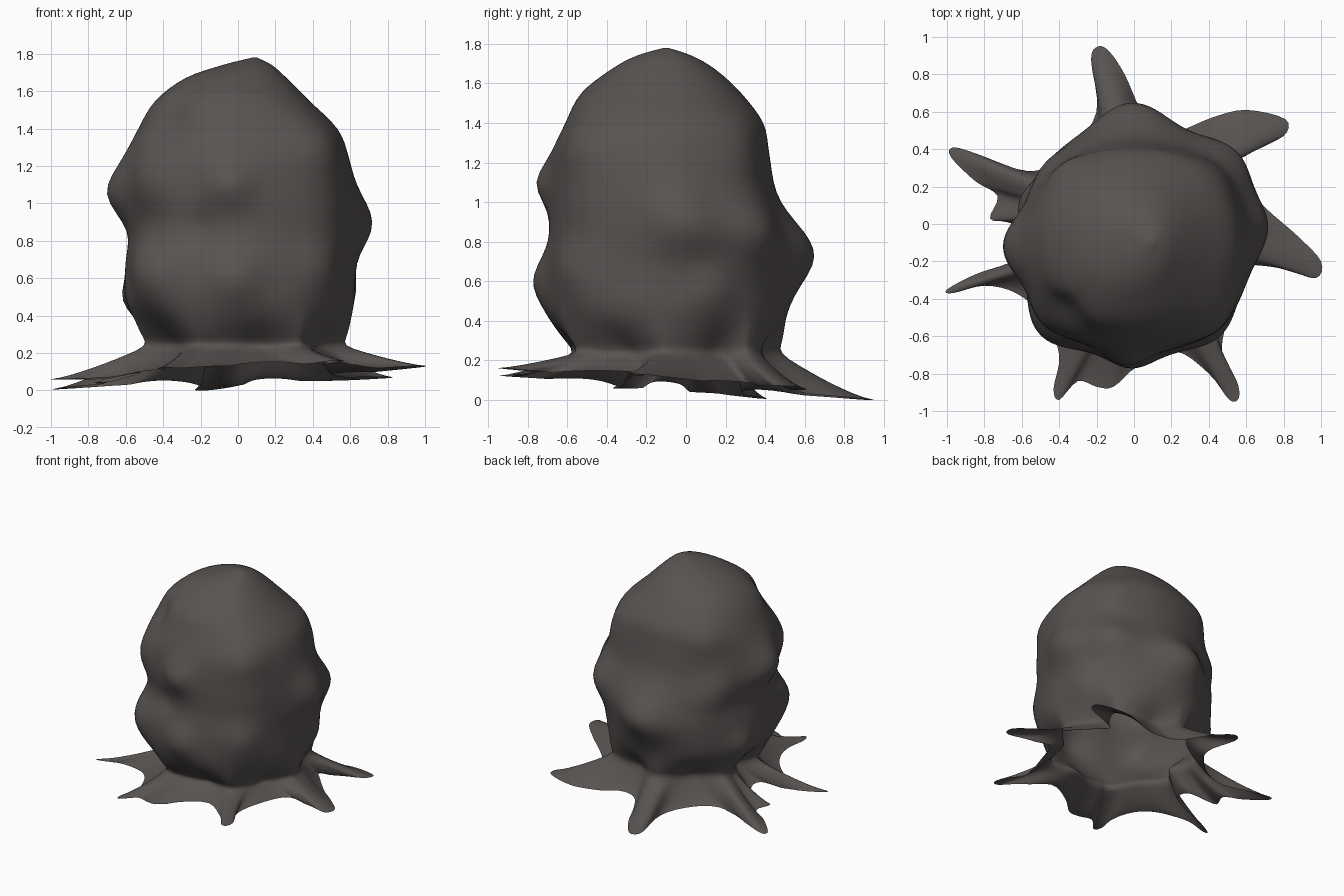
import bpy, math
from mathutils import Vector

if "Cube" in bpy.data.objects:
    bpy.data.objects.remove(bpy.data.objects["Cube"])

# Outline of the root skirt seen from above, counter-clockwise
RIM = [(.62, -.23), (.80, -.24), (.97, -.29), (1.0, -.20), (.87, -.06), (.71, .08), (.56, .24),
       (.50, .33), (.65, .41), (.80, .47), (.81, .56), (.60, .61), (.42, .57), (.24, .50), (.10, .52),
       (.03, .62), (-.05, .80), (-.13, .92), (-.19, .95), (-.23, .88), (-.20, .60), (-.34, .40),
       (-.50, .29), (-.65, .30), (-.80, .36), (-.96, .41), (-.98, .36), (-.85, .23), (-.73, .15),
       (-.77, .03), (-.68, .01), (-.55, -.04), (-.55, -.16), (-.70, -.22), (-.85, -.27), (-1.0, -.35),
       (-.97, -.37), (-.80, -.33), (-.63, -.37), (-.48, -.50), (-.40, -.70), (-.43, -.88), (-.40, -.94),
       (-.30, -.84), (-.20, -.87), (-.11, -.87), (.02, -.76), (.22, -.68), (.40, -.80), (.51, -.94),
       (.56, -.93), (.55, -.84), (.47, -.68), (.52, -.45)]

# Body silhouette: height, left x, right x, front y, back y
BODY = [(.24, -.46, .53, -.58, .44), (.34, -.53, .58, -.66, .48), (.48, -.60, .62, -.71, .51),
        (.68, -.60, .62, -.71, .53), (.85, -.57, .63, -.69, .51), (1.05, -.59, .62, -.69, .45),
        (1.25, -.58, .59, -.67, .42), (1.40, -.53, .53, -.61, .39), (1.55, -.44, .38, -.53, .28),
        (1.67, -.28, .26, -.38, .15), (1.74, -.08, .18, -.25, .03), (1.78, .08, .10, -.11, -.09)]

# Lumps: direction in degrees, height, swelling, radius
LUMPS = [(180, 1.06, .11, .22), (8, .90, .09, .22), (92, .74, .12, .24), (-95, 1.10, .07, .15),
         (-48, .66, .05, .19), (-135, .62, .08, .21), (-92, .60, .06, .16), (140, .95, .05, .22),
         (42, .86, .09, .23), (45, 1.25, .03, .20), (130, 1.35, .03, .18), (-140, 1.12, .05, .20),
         (-45, 1.30, .05, .22), (-45, .98, .02, .2), (215, .75, .02, .15), (-135, 1.45, -.04, .16),
         (-112, .86, -.03, .12), (160, .50, .04, .14), (20, .55, .03, .14)]
AXIS = Vector((.02, -.11))


def spline(pts, u, closed):
    """Catmull-Rom point at parameter u (in units of points)."""
    n, k = len(pts), int(u)
    f = u - k
    p = [pts[j % n] if closed else pts[max(0, min(n - 1, j))] for j in range(k - 1, k + 3)]
    return [.5 * (2 * b + (c - a) * f + (2 * a - 5 * b + 4 * c - d) * f * f
                  + (3 * b - a - 3 * c + d) * f ** 3) for a, b, c, d in zip(*p)]


def body_point(u, ang, root):
    z, xl, xr, yf, yb = spline(BODY, u, False)
    c, s = math.cos(ang), math.sin(ang)
    cx, cy, rx, ry = (xl + xr) / 2, (yf + yb) / 2, (xr - xl) / 2, (yb - yf) / 2
    swell = 0
    for deg, h, amp, rad in LUMPS:
        d = (ang - math.radians(deg) + math.pi) % (2 * math.pi) - math.pi
        swell += amp * math.exp(-((d * .58) ** 2 + (z - h) ** 2) / (rad * rad) * 1.6)
    swell *= min(1, rx / .3)
    # neck tucks in between the roots, and ridges run up from them
    swell += (.11 * root - .08) * math.exp(-((z - .24) / .13) ** 2)
    q = (abs(c) ** 2.15 + abs(s) ** 2.15) ** (-1 / 2.15)      # slightly full diagonals
    return Vector((cx + (rx * q + swell) * c, cy + (ry * q + swell) * s, z))


# Rim columns and the body direction each one grows from
STEP = 4
N = len(RIM) * STEP
rim, angs, reach = [], [], []
for i in range(N):
    x, y = spline(RIM, i / STEP, True)
    d = (Vector((x, y)) - AXIS).length
    valley = max(0, min(1, (.72 - d) / .2))
    reach.append(max(0, min(1, (d - .62) / .25)))
    rim.append(Vector((x, y, max(0, .073 + .04 * x - .07 * y + .04 * valley))))
    a = math.atan2(y - AXIS.y, x - AXIS.x)
    if angs:
        a = angs[-1] + (a - angs[-1] + math.pi) % (2 * math.pi) - math.pi
    angs.append(a)


def window(i, values, turn, w):
    """Average of neighbouring columns; turn is what a full circle adds."""
    return sum(values[(i + k) % N] + turn * ((i + k) // N) for k in range(-w, w + 1)) / (2 * w + 1)


theta = [window(i, angs, 2 * math.pi, 9) for i in range(N)]
root = [window(i, reach, 0, 5) for i in range(N)]
for i in range(1, N):
    theta[i] = max(theta[i], theta[i - 1] + .002)

rows = []
# Root skirt: an open sheet from the rim up into the neck
foot = [body_point(0, a, g) for a, g in zip(theta, root)]
for k in range(9):
    t = 1 - k / 9
    rows.append([Vector((*b.xy.lerp(r.xy, t), r.z + (b.z - r.z) * (1 - t) ** 1.3)) for b, r in zip(foot, rim)])
# Lumpy body
R = 44
for k in range(R + 1):
    rows.append([body_point(k / R * (len(BODY) - 1) * .9999, a, g) for a, g in zip(theta, root)])

# Soften the crease where the skirt meets the body
for _ in range(2):
    old = [[v.copy() for v in row] for row in rows]
    for r in range(6, 14):
        for i in range(N):
            rows[r][i] = (old[r - 1][i] + old[r][i] * 2 + old[r + 1][i]) / 4

verts = [v for row in rows for v in row]
faces = [(r * N + i, r * N + (i + 1) % N, (r + 1) * N + (i + 1) % N, (r + 1) * N + i)
         for r in range(len(rows) - 1) for i in range(N)]
last = (len(rows) - 1) * N
faces.append(tuple(range(last, last + N)))

mesh = bpy.data.meshes.new("lumpy_body_with_roots")
mesh.from_pydata(verts, [], faces)
obj = bpy.data.objects.new("lumpy_body_with_roots", mesh)
bpy.context.collection.objects.link(obj)

# Single dark grey-brown colour
mat = bpy.data.materials.new("dark_grey_brown")
mat.diffuse_color = (.098, .087, .083, 1)
mat.use_nodes = True
mat.node_tree.nodes["Principled BSDF"].inputs["Base Color"].default_value = mat.diffuse_color
mesh.materials.append(mat)

bpy.context.view_layer.objects.active = obj
obj.select_set(True)
bpy.ops.object.shade_smooth_by_angle(angle=math.radians(60))
